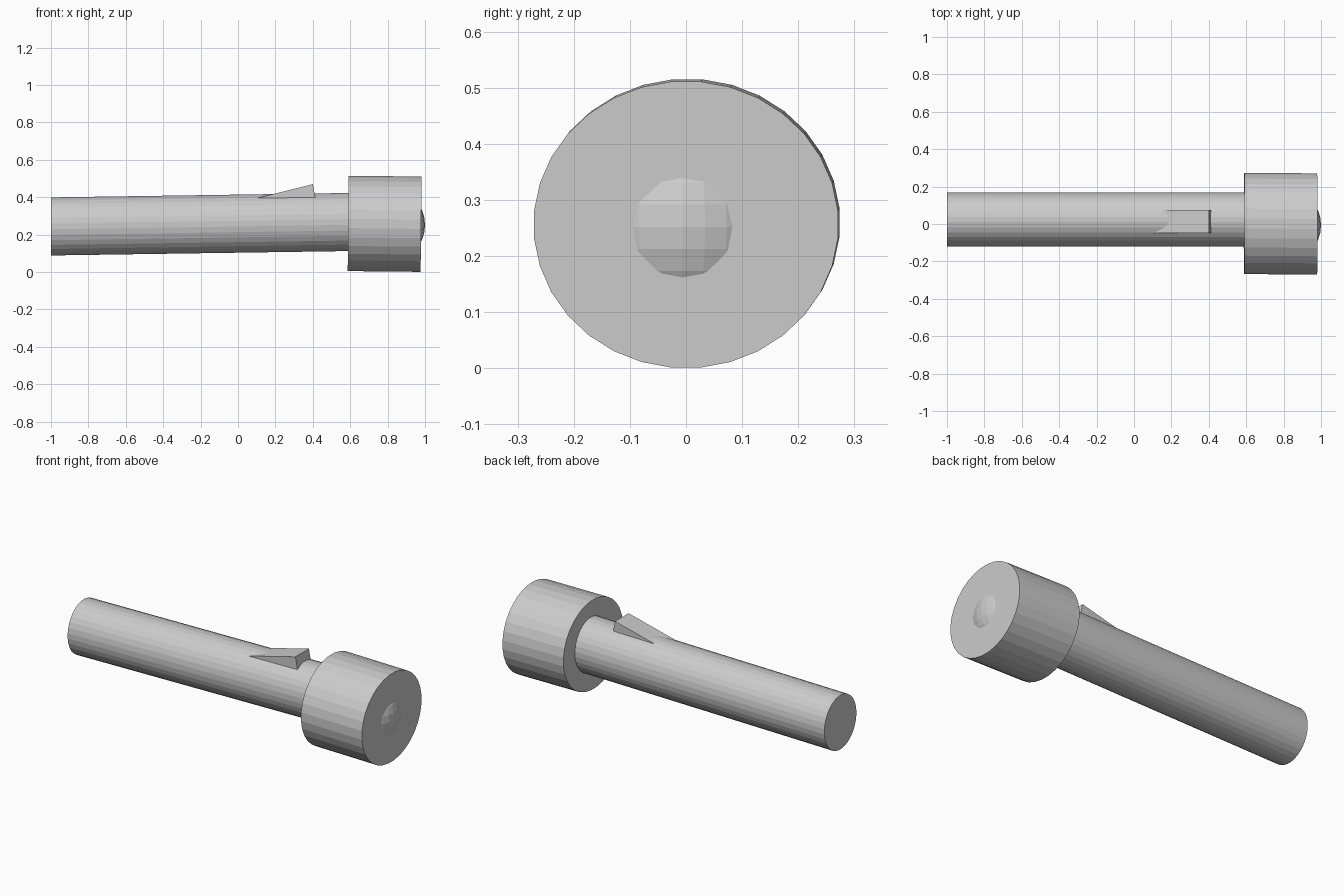
import bpy, bmesh, math

if "Cube" in bpy.data.objects:
    bpy.data.objects.remove(bpy.data.objects["Cube"])


def make_object(name, bm):
    bmesh.ops.recalc_face_normals(bm, faces=bm.faces)
    mesh = bpy.data.meshes.new(name)
    bm.to_mesh(mesh)
    bm.free()
    obj = bpy.data.objects.new(name, mesh)
    bpy.context.collection.objects.link(obj)
    return obj


def tube(name, start, end, ry, rz, lean=0.0, sides=32):
    """Closed elliptical cylinder between two centres; lean tips the caps."""
    bm = bmesh.new()
    rings = []
    for cx, cy, cz in (start, end):
        ring = []
        for i in range(sides):
            a = 2 * math.pi * (i + 0.5) / sides
            dz = rz * math.sin(a)
            ring.append(bm.verts.new((cx + lean * dz, cy + ry * math.cos(a), cz + dz)))
        rings.append(ring)
        bm.faces.new(ring)
    for i in range(sides):
        j = (i + 1) % sides
        bm.faces.new((rings[0][i], rings[0][j], rings[1][j], rings[1][i]))
    return make_object(name, bm)


# Slightly tilted handle, running into the back of the head
tube("handle", (-1.0, 0.024, 0.244), (0.62, 0.024, 0.268), 0.146, 0.156)

# Wide head
tube("head", (0.589, 0.003, 0.260), (0.979, 0.0, 0.256), 0.272, 0.256, lean=0.01)

# Bulb: large sphere that only bulges through the front of the head
bm = bmesh.new()
bmesh.ops.create_uvsphere(bm, u_segments=32, v_segments=16, radius=0.205)
bulb = make_object("bulb", bm)
bulb.location = (0.795, -0.006, 0.252)

# Wedge-shaped thumb switch, sunk into the handle
profile = [(0.04, 0.38), (0.40, 0.47), (0.417, 0.38)]
bm = bmesh.new()
near, far = [[bm.verts.new((x, y, z)) for x, z in profile] for y in (-0.049, 0.074)]
bm.faces.new(near)
bm.faces.new(far)
for i in range(3):
    j = (i + 1) % 3
    bm.faces.new((near[i], near[j], far[j], far[i]))
make_object("switch", bm)
